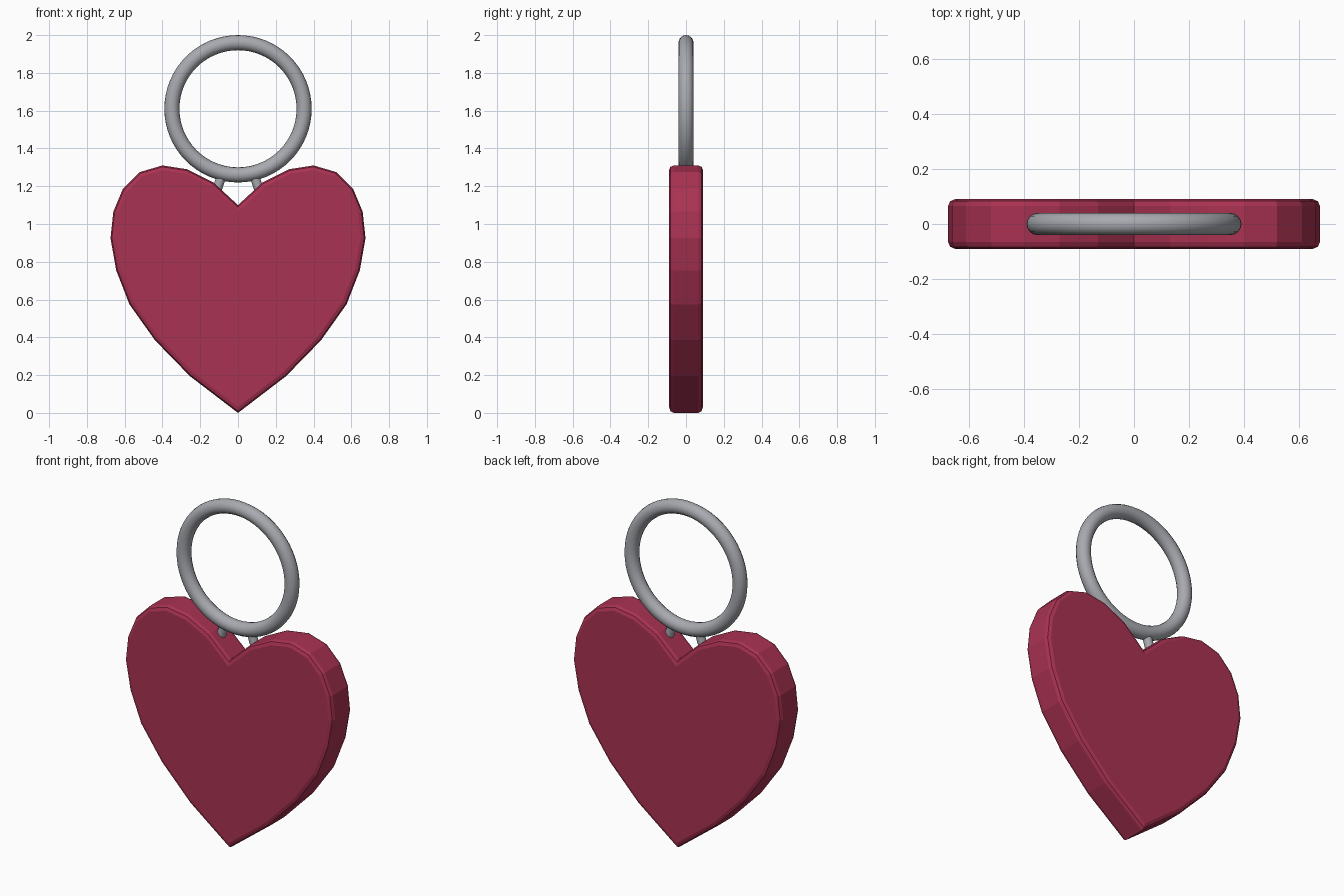
import bpy
import bmesh
from mathutils import Vector

cube = bpy.data.objects.get("Cube")
if cube:
    bpy.data.objects.remove(cube, do_unlink=True)


def make_material(name, rgb):
    mat = bpy.data.materials.new(name)
    mat.use_nodes = True
    mat.diffuse_color = (*rgb, 1)
    mat.node_tree.nodes["Principled BSDF"].inputs["Base Color"].default_value = (*rgb, 1)
    return mat


red = make_material("crimson", (0.40, 0.032, 0.085))
steel = make_material("steel grey", (0.39, 0.40, 0.43))

# Heart: half outline mirrored, extruded through its thickness, rims bevelled
half = [(0.13, 1.22), (0.27, 1.29), (0.40, 1.31), (0.52, 1.275), (0.61, 1.185),
        (0.66, 1.065), (0.675, 0.925), (0.645, 0.755), (0.575, 0.575),
        (0.44, 0.385), (0.255, 0.195)]
outline = [(0, 1.10)] + half + [(0, 0)] + [(-x, z) for x, z in reversed(half)]
depth = 0.09

bm = bmesh.new()
front = bm.faces.new([bm.verts.new((x, -depth, z)) for x, z in outline])
ext = bmesh.ops.extrude_face_region(bm, geom=[front])
back_verts = [g for g in ext["geom"] if isinstance(g, bmesh.types.BMVert)]
bmesh.ops.translate(bm, verts=back_verts, vec=(0, 2 * depth, 0))
bmesh.ops.recalc_face_normals(bm, faces=bm.faces)
rims = [e for e in bm.edges if abs(e.verts[0].co.y - e.verts[1].co.y) < depth]
bmesh.ops.bevel(bm, geom=rims, offset=0.025, segments=2, profile=0.5, affect='EDGES')
mesh = bpy.data.meshes.new("heart")
bm.to_mesh(mesh)
bm.free()
mesh.materials.append(red)
heart = bpy.data.objects.new("heart", mesh)
bpy.context.collection.objects.link(heart)

# Key ring standing above the notch
bpy.ops.mesh.primitive_torus_add(major_radius=0.35, minor_radius=0.04,
                                 major_segments=64, minor_segments=16,
                                 location=(0, 0, 1.61), rotation=(1.5708, 0, 0))
ring = bpy.context.object
ring.name = "key_ring"
ring.data.materials.append(steel)
bpy.ops.object.shade_smooth()

# Small pegs joining the ring to each lobe
for side, label in ((1, "left"), (-1, "right")):
    top, foot = Vector((side * 0.085, 0, 1.26)), Vector((side * 0.115, 0, 1.17))
    bpy.ops.mesh.primitive_cylinder_add(vertices=16, radius=0.025, depth=(top - foot).length,
                                        location=(top + foot) / 2)
    peg = bpy.context.object
    peg.name = label + "_peg"
    peg.rotation_euler = (top - foot).to_track_quat('Z', 'Y').to_euler()
    peg.data.materials.append(steel)
    bpy.ops.object.shade_smooth_by_angle()
